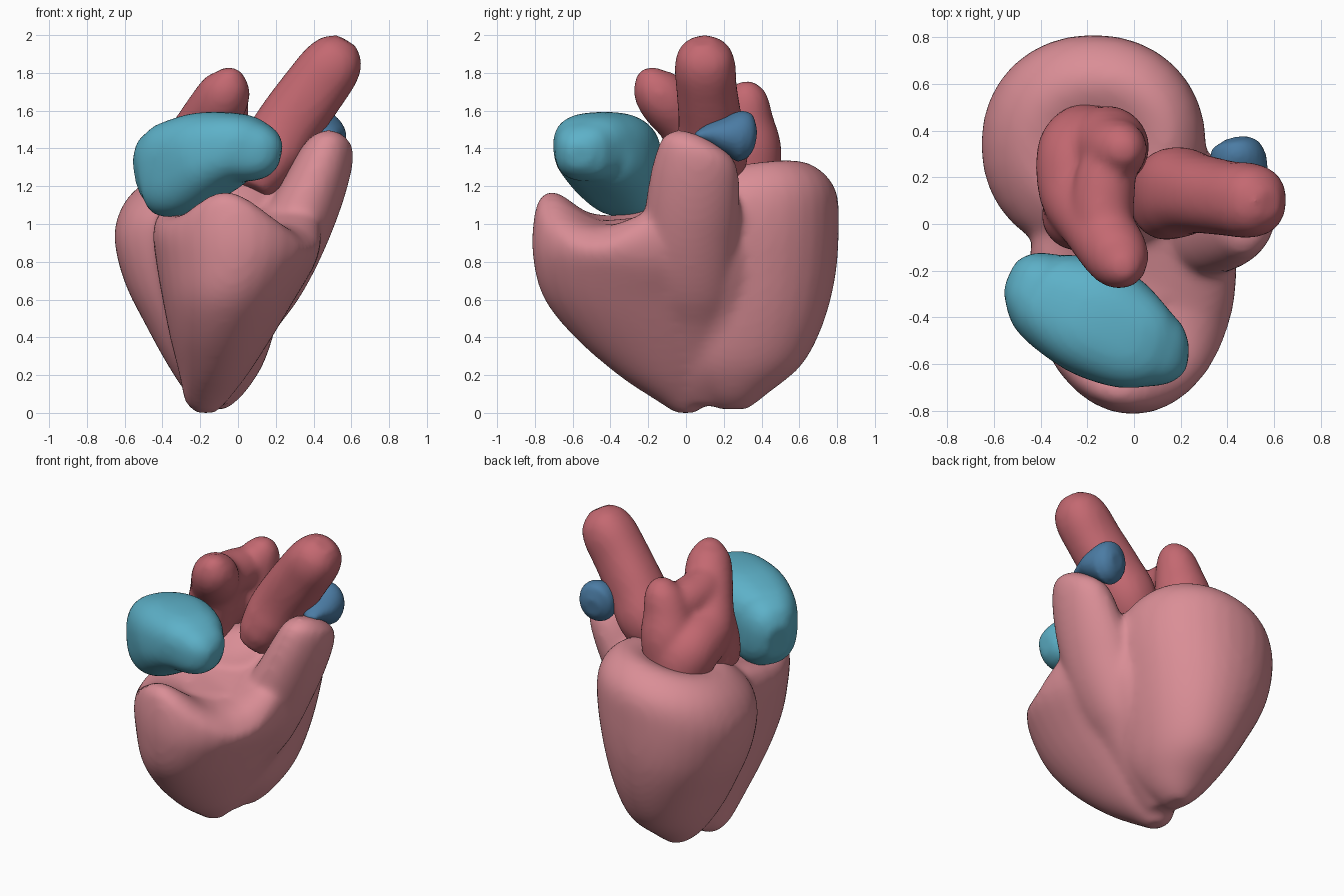
import bpy, bmesh, math
from mathutils import Vector

if "Cube" in bpy.data.objects:
    bpy.data.objects.remove(bpy.data.objects["Cube"])

SIDES, STEPS = 32, 6


def material(name, rgb):
    m = bpy.data.materials.new(name)
    m.use_nodes = True
    m.diffuse_color = (*rgb, 1)
    m.node_tree.nodes["Principled BSDF"].inputs["Base Color"].default_value = (*rgb, 1)
    return m


def spline(rows):
    """Smoothly interpolate rows of (x, y, z, side radius, up radius)."""
    pts = [rows[0]] + rows + [rows[-1]]
    out = []
    for p0, p1, p2, p3 in zip(pts, pts[1:], pts[2:], pts[3:]):
        for i in range(STEPS):
            t = i / STEPS
            out.append([b + 0.5 * t * (c - a + t * (2 * a - 5 * b + 4 * c - d
                        + t * (3 * (b - c) + d - a)))
                        for a, b, c, d in zip(p0, p1, p2, p3)])
    return out + [list(rows[-1])]


def loft(bm, rows, ref, flat=False, power=2.0, tilt=None):
    """Skin rounded sections along a path; flat keeps the sections level."""
    rows = spline([r if len(r) == 5 else (*r, r[3]) for r in rows])
    rings = []
    for i, (x, y, z, ra, rb) in enumerate(rows):
        before, after = rows[max(i - 1, 0)], rows[min(i + 1, len(rows) - 1)]
        t = Vector((0, 0, 1)) if flat else (Vector(after[:3]) - Vector(before[:3])).normalized()
        a = t.cross(Vector(ref)).normalized()
        b = a.cross(t)
        ring = []
        for k in range(SIDES):
            ang = 2 * math.pi * k / SIDES
            c, s = math.cos(ang), math.sin(ang)
            c = math.copysign(abs(c) ** (2 / power), c)
            s = math.copysign(abs(s) ** (2 / power), s)
            p = Vector((x, y, z)) + a * c * max(ra, 0.005) + b * s * max(rb, 0.005)
            if tilt:
                p.z += tilt(p)
            ring.append(bm.verts.new(p))
        rings.append(ring)
    for r, q in zip(rings, rings[1:]):
        for k in range(SIDES):
            j = (k + 1) % SIDES
            bm.faces.new((r[k], r[j], q[j], q[k]))
    bm.faces.new(rings[0][::-1])
    bm.faces.new(rings[-1])


def organ(name, mat, lofts, voxel=0.02, smooth=6):
    """Blend several lofts into one soft surface."""
    bm = bmesh.new()
    for args in lofts:
        loft(bm, **args)
    bmesh.ops.recalc_face_normals(bm, faces=bm.faces)
    me = bpy.data.meshes.new(name)
    bm.to_mesh(me)
    bm.free()
    me.materials.append(mat)
    ob = bpy.data.objects.new(name, me)
    bpy.context.collection.objects.link(ob)
    rm = ob.modifiers.new("blend", 'REMESH')
    rm.mode = 'VOXEL'
    rm.voxel_size = voxel
    rm.use_smooth_shade = True
    sm = ob.modifiers.new("soften", 'SMOOTH')
    sm.factor = 0.5
    sm.iterations = smooth
    return ob


def front_tilt(p):
    """Raise the front lip and the back, and notch the outer side of the rim."""
    f = min(1, max(0, (p.z - .7) / .3)) ** 2
    lip = .14 * math.exp(-((p.x + .08) / .22) ** 2 - ((p.y + .74) / .17) ** 2)
    notch = .32 * max(0, p.x - .05) * math.exp(-((p.y + .52) / .22) ** 2)
    return f * (lip - notch + .22 * max(0, p.y + .35))


pink = material("muscle pink", (0.70, 0.27, 0.305))
red = material("artery red", (0.55, 0.14, 0.165))
teal = material("atrium teal", (0.11, 0.44, 0.58))
blue = material("appendage blue", (0.07, 0.20, 0.37))

LEVEL, UP, SIDE, BACK = (0, -1, 0), (0, 0, 1), (1, 0, 0), (0, 1, 0)

# Back chamber: a tapering sac with a sloping top
back_chamber = dict(ref=LEVEL, flat=True, power=2.1, rows=[
    (-.12, .25, .02, .06, .08), (-.12, .25, .10, .15, .18), (-.12, .27, .25, .25, .34),
    (-.14, .30, .45, .34, .42), (-.17, .33, .70, .43, .46), (-.175, .34, .95, .48, .47),
    (-.165, .34, 1.12, .46, .455), (-.165, .34, 1.23, .38, .36), (-.16, .33, 1.27, .27, .25),
    (-.16, .33, 1.22, .08, .08)],
    tilt=lambda p: (max(p.z, 0) / 1.25) ** 3 * 0.16 * (p.x + .17 + p.y - .33))

# Front chamber with a dished top, and an outflow column
front_chamber = dict(ref=LEVEL, flat=True, tilt=front_tilt, rows=[
    (-.17, 0, 0, .05, .06), (-.17, -.02, .06, .11, .13), (-.13, -.09, .20, .18, .27),
    (-.09, -.16, .40, .27, .43), (-.05, -.21, .60, .35, .54), (-.01, -.21, .80, .425, .60),
    (-.005, -.21, .94, .445, .60), (-.005, -.215, 1.02, .405, .55), (0, -.22, 1.045, .31, .43),
    (0, -.24, 1.01, .15, .22)])
outflow_column = dict(ref=LEVEL, flat=True, rows=[
    (-.05, .05, .22, .11, .15), (.07, .04, .45, .14, .19), (.15, .03, .60, .17, .22),
    (.22, .02, .78, .20, .25), (.31, .03, 1.0, .205, .255), (.40, .045, 1.2, .18, .24),
    (.455, .06, 1.35, .155, .215), (.475, .06, 1.43, .125, .175), (.48, .045, 1.485, .06, .08)],
    tilt=lambda p: -0.56 * (p.y - .02) * max(0, p.z - .9))

# Wall that fills the groove between the chambers
septum = dict(ref=LEVEL, flat=True, rows=[
    (-.13, .12, .04, .07, .15), (-.09, .13, .20, .16, .20), (0, .15, .45, .195, .21),
    (.08, .17, .75, .245, .22), (.10, .18, 1.0, .24, .20), (.10, .18, 1.12, .20, .18)])
organ("ventricles", pink, [back_chamber, front_chamber, outflow_column, septum], smooth=16)

# Rear vessel: thick root, arch toward the front, rear branch, and the web between
rear_root = dict(ref=SIDE, rows=[
    (-.18, .34, 1.12, .17), (-.21, .33, 1.26, .185), (-.235, .28, 1.34, .185),
    (-.23, .13, 1.40, .175), (-.165, 0, 1.54, .15), (-.09, -.11, 1.655, .145),
    (-.06, -.165, 1.73, .125), (-.05, -.19, 1.785, .085), (-.05, -.20, 1.825, .04)])
rear_branch = dict(ref=SIDE, rows=[
    (-.14, .33, 1.18, .17), (-.11, .33, 1.40, .175), (-.085, .32, 1.55, .145),
    (-.06, .32, 1.65, .12), (-.05, .315, 1.71, .09), (-.05, .31, 1.755, .04)])
web = dict(ref=SIDE, rows=[
    (-.08, .34, 1.58, .10), (-.12, .20, 1.58, .13), (-.135, .06, 1.59, .135),
    (-.11, -.06, 1.63, .12)])
front_root = dict(ref=SIDE, rows=[
    (-.25, .03, 1.15, .14), (-.24, .04, 1.28, .155), (-.20, .03, 1.42, .15),
    (-.15, 0, 1.56, .13)])
organ("rear_vessel", red, [rear_root, rear_branch, web, front_root], smooth=10)

# Tall vessel leaning out to the left
organ("tall_vessel", red, [dict(ref=BACK, power=2.2, rows=[
    (.07, .05, 1.17, .09, .11), (.11, .09, 1.25, .14, .17), (.18, .135, 1.38, .175, .195),
    (.27, .13, 1.53, .175, .17), (.40, .11, 1.71, .17, .16), (.495, .10, 1.84, .16, .16),
    (.545, .09, 1.92, .125, .13), (.575, .085, 1.97, .06, .06)])])

# Bean-shaped chamber at the front
organ("front_atrium", teal, [dict(ref=UP, power=2.6, rows=[
    (-.52, -.23, 1.25, .08, .11), (-.455, -.26, 1.265, .155, .205),
    (-.35, -.325, 1.285, .21, .25), (-.175, -.405, 1.36, .25, .235),
    (-.015, -.49, 1.40, .225, .19), (.10, -.535, 1.385, .17, .16),
    (.18, -.555, 1.37, .125, .12), (.225, -.56, 1.36, .06, .06)])])

# Small wedge-shaped pouch behind the outflow column
organ("small_pouch", blue, [dict(ref=UP, rows=[
    (.50, .05, 1.47, .03, .015), (.475, .13, 1.475, .085, .06), (.46, .21, 1.47, .115, .10),
    (.445, .285, 1.465, .12, .135), (.44, .335, 1.455, .10, .115),
    (.435, .365, 1.45, .05, .055)])], voxel=0.012, smooth=4)
